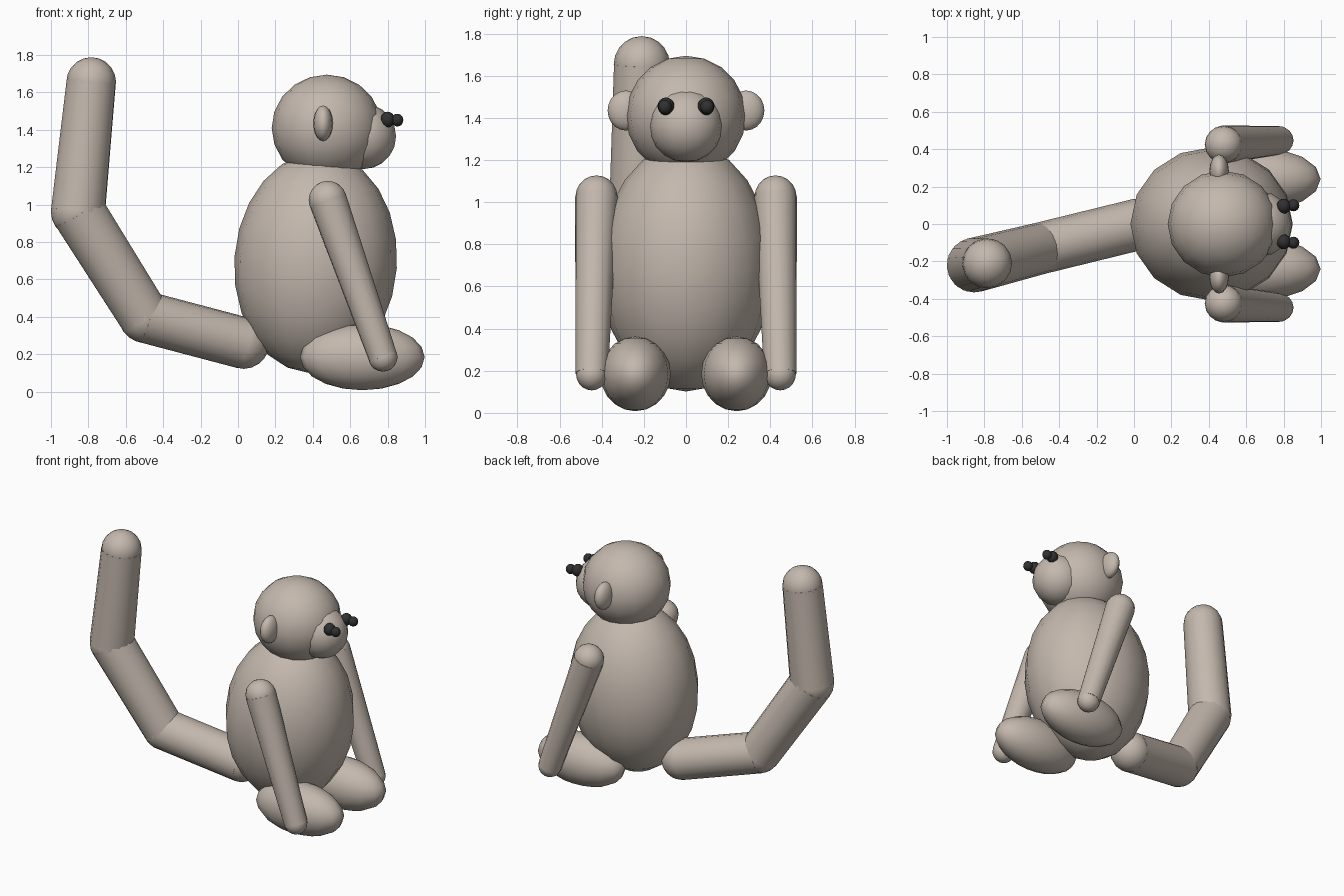
import bpy
from math import radians
from mathutils import Vector

cube = bpy.data.objects.get("Cube")
if cube:
    bpy.data.objects.remove(cube, do_unlink=True)


def material(name, rgb):
    mat = bpy.data.materials.new(name)
    mat.use_nodes = True
    mat.diffuse_color = (*rgb, 1)
    mat.node_tree.nodes["Principled BSDF"].inputs["Base Color"].default_value = (*rgb, 1)
    return mat


FUR = material("taupe fur", (0.55, 0.48, 0.42))
BLACK = material("eye black", (0.03, 0.03, 0.032))


def finish(name, mat):
    obj = bpy.context.object
    obj.name = name
    obj.data.materials.append(mat)
    bpy.ops.object.shade_smooth_by_angle(angle=radians(60))
    return obj


def ball(name, centre, size, mat=FUR, tilt=0, segments=16, rings=10):
    """Ellipsoid with half sizes along x, y and z."""
    bpy.ops.mesh.primitive_uv_sphere_add(
        segments=segments, ring_count=rings, radius=1, location=centre)
    bpy.context.object.scale = size
    bpy.context.object.rotation_euler.y = tilt
    return finish(name, mat)


def tube(name, start, end, r1, r2):
    """Tapered tube between two points."""
    a, b = Vector(start), Vector(end)
    bpy.ops.mesh.primitive_cone_add(
        vertices=16, radius1=r1, radius2=r2, depth=(b - a).length, location=(a + b) / 2)
    bpy.context.object.rotation_euler = (b - a).to_track_quat("Z", "Y").to_euler()
    return finish(name, FUR)


# Torso, head and muzzle
ball("body", (0.415, 0, 0.69), (0.435, 0.41, 0.59), tilt=radians(4), rings=12)
ball("head", (0.475, 0, 1.41), (0.295, 0.285, 0.285))
ball("muzzle", (0.67, 0, 1.365), (0.175, 0.175, 0.175))

# Paired parts
for side, s in (("left", 1), ("right", -1)):
    ball(side + "_ear", (0.455, s * 0.285, 1.435), (0.052, 0.087, 0.095))
    ball(side + "_eye", (0.8, s * 0.095, 1.455), (0.038, 0.04, 0.042), BLACK)
    ball(side + "_pupil", (0.852, s * 0.1, 1.452), (0.032, 0.032, 0.034), BLACK)
    shoulder, hand = (0.48, s * 0.425, 1.025), (0.775, s * 0.447, 0.185)
    ball(side + "_shoulder", shoulder, (0.102, 0.1, 0.102))
    tube(side + "_arm", shoulder, hand, 0.102, 0.077)
    ball(side + "_hand", hand, (0.078, 0.075, 0.078))
    ball(side + "_foot", (0.665, s * 0.24, 0.185), (0.333, 0.168, 0.177))

# Tail: three tubes joined by balls, curling upward behind
joints = [(0.03, 0, 0.26), (-0.5, -0.13, 0.4), (-0.855, -0.22, 0.965), (-0.785, -0.21, 1.655)]
radii = [0.138, 0.138, 0.146, 0.133]
for i, (point, r) in enumerate(zip(joints, radii)):
    ball(f"tail_joint_{i + 1}", point, (r, r, r))
for i in range(3):
    tube(f"tail_segment_{i + 1}", joints[i], joints[i + 1], radii[i], radii[i + 1])
